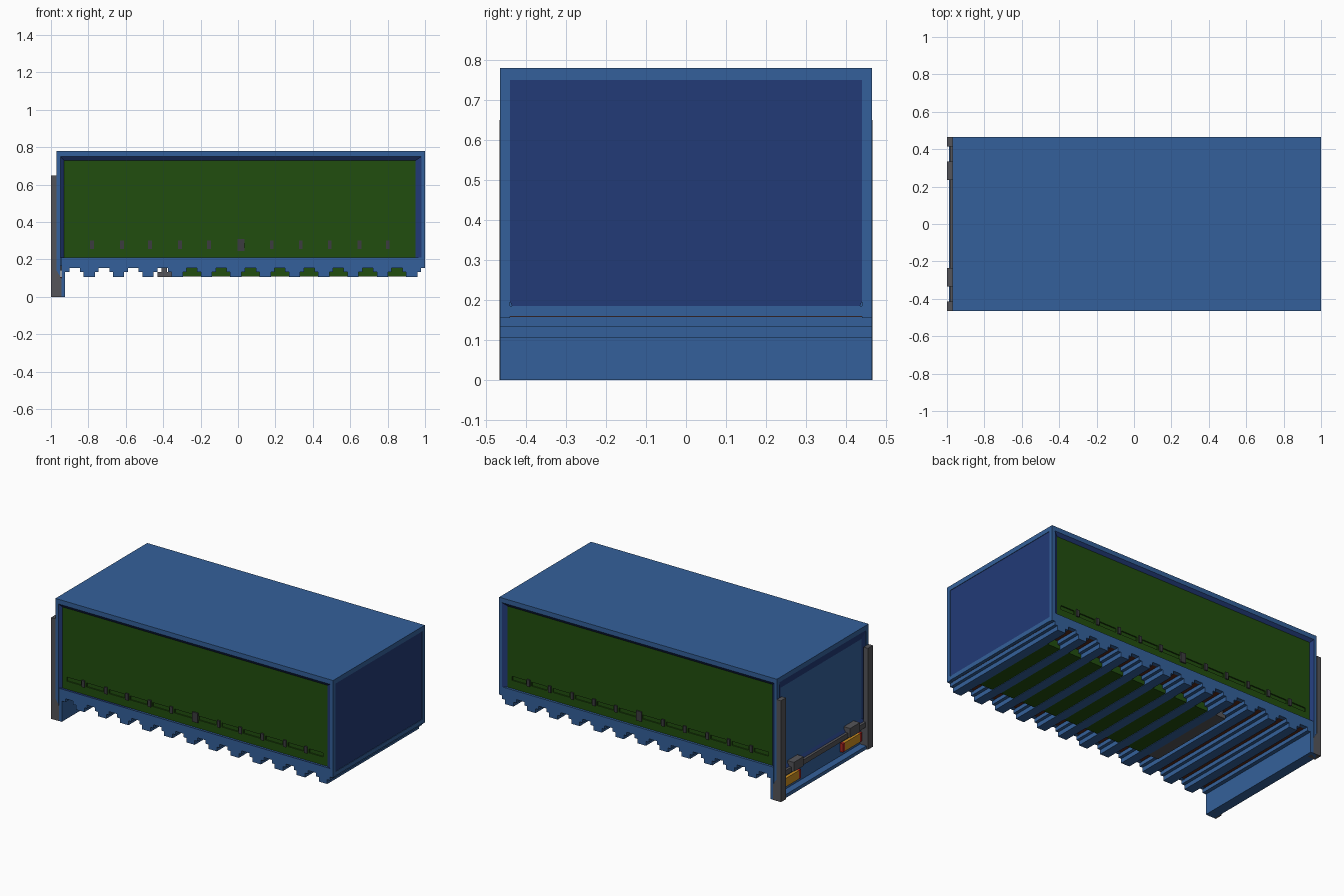
import bpy, bmesh
from mathutils import Vector

cube = bpy.data.objects.get("Cube")
if cube:
    bpy.data.objects.remove(cube)


def material(name, r, g, b):
    m = bpy.data.materials.new(name)
    m.use_nodes = True
    m.diffuse_color = (r, g, b, 1)
    m.node_tree.nodes["Principled BSDF"].inputs["Base Color"].default_value = (r, g, b, 1)
    return m


BLUE = material("body_blue", .034, .118, .325)
NAVY = material("dark_blue", .016, .043, .185)
GREEN = material("panel_green", .0155, .076, .0045)
GREY = material("steel_grey", .09, .09, .1)
DARK = material("clip_dark_grey", .045, .045, .05)
BROWN = material("floor_red_brown", .1, .025, .012)
AMBER = material("lamp_amber", .6, .27, .015)
RED = material("lamp_red", .4, .02, .015)


def finish(name, bm, mat):
    bmesh.ops.recalc_face_normals(bm, faces=bm.faces)
    me = bpy.data.meshes.new(name)
    bm.to_mesh(me)
    bm.free()
    me.materials.append(mat)
    ob = bpy.data.objects.new(name, me)
    bpy.context.collection.objects.link(ob)
    return ob


def box(name, x, y, z, mat):
    bm = bmesh.new()
    bmesh.ops.create_cube(bm, size=1)
    for v in bm.verts:
        v.co = [a[0] + (c + .5) * (a[1] - a[0]) for a, c in zip((x, y, z), v.co)]
    return finish(name, bm, mat)


def prism(name, pts, place, a, b, mat):
    """Extrude a 2D outline from a to b; place(u, v, w) gives the 3D point."""
    bm = bmesh.new()
    ends = [[bm.verts.new(place(u, v, w)) for u, v in pts] for w in (a, b)]
    bm.faces.new(ends[0])
    bm.faces.new(ends[1])
    n = len(pts)
    for i in range(n):
        j = (i + 1) % n
        bm.faces.new((ends[0][i], ends[0][j], ends[1][j], ends[1][i]))
    return finish(name, bm, mat)


def border(name, outer, inner, place, d0, d1, normal):
    """Sloping frame between an outer and an inner (u0, u1, v0, v1) rectangle."""
    bm = bmesh.new()
    rings = []
    for (u0, u1, v0, v1), d in ((outer, d0), (inner, d1)):
        rings.append([bm.verts.new(place(u, v, d))
                      for u, v in ((u0, v0), (u1, v0), (u1, v1), (u0, v1))])
    for i in range(4):
        j = (i + 1) % 4
        bm.faces.new((rings[0][i], rings[0][j], rings[1][j], rings[1][i]))
    ob = finish(name, bm, NAVY)
    # keep the frame facing outward
    if sum(p.area * p.normal.dot(Vector(normal)) for p in ob.data.polygons) < 0:
        ob.data.flip_normals()
    return ob


def on_side(u, v, w):
    return (u, w, v)


def on_end(u, v, w):
    return (w, u, v)


SIDES = ((-1, "front"), (1, "back"))

# Body shell: core, roof, floor and end wall
box("body_core", (-.955, .99), (-.44, .44), (.165, .76), BLUE)
box("roof", (-.97, 1), (-.465, .465), (.75, .78), BLUE)
box("floor", (-.925, .98), (-.44, .44), (.157, .165), BROWN)
box("end_sill", (.975, 1), (-.465, .465), (.158, .185), BLUE)
prism("end_panel", [(-.45, .22), (-.435, .185), (.435, .185), (.45, .22),
                    (.45, .75), (-.45, .75)], on_end, .985, .997, NAVY)

# Clip positions along each side, with a slot between each pair
clips = [-.78, -.62, -.47, -.31, -.155, .015, .18, .335, .49, .65, .80]
slots = []
stops = [-.92] + clips + [.94]
for a, b in zip(stops, stops[1:]):
    slots.append((a + .02, b - .02))


def side_panel(name, s):
    """Green panel with a row of shallow slots sunk into it."""
    xs = [-.93] + [v for pair in slots for v in pair] + [.95]
    zs = [.21, .262, .288, .73]
    bm = bmesh.new()
    g = [[bm.verts.new((x, s * .45, z)) for x in xs] for z in zs]
    sunk = []
    for r in range(3):
        for c in range(len(xs) - 1):
            f = bm.faces.new((g[r][c], g[r][c + 1], g[r + 1][c + 1], g[r + 1][c]))
            if s > 0:
                f.normal_flip()
            if r == 1 and c % 2 == 1:
                sunk.append(f)
    ext = bmesh.ops.extrude_face_region(bm, geom=sunk)
    bmesh.ops.delete(bm, geom=sunk, context='FACES_ONLY')
    moved = [v for v in ext["geom"] if isinstance(v, bmesh.types.BMVert)]
    bmesh.ops.translate(bm, verts=moved, vec=(0, -s * .008, 0))
    bmesh.ops.dissolve_limit(bm, angle_limit=.01, verts=bm.verts, edges=bm.edges)
    ob = finish(name, bm, GREEN)
    if sum(p.area * p.normal.y for p in ob.data.polygons) * s < 0:
        ob.data.flip_normals()


for s, side in SIDES:
    y = tuple(sorted((s * .44, s * .465)))
    # Frame, sloping border and slotted panel
    box(side + "_bottom_rail", (-.945, 1), y, (.155, .21), BLUE)
    box(side + "_rear_post", (-.97, -.95), y, (.1, .75), BLUE)
    box(side + "_end_post", (.98, 1), y, (.185, .75), BLUE)
    border(side + "_border", (-.95, .98, .21, .75), (-.93, .95, .21, .73),
           on_side, s * .465, s * .45, (0, s, 0))
    side_panel(side + "_panel", s)
    # Clips between the slots
    for i, cx in enumerate(clips):
        w, z0, z1 = (.019, .245, .308) if i == 5 else (.01, .257, .3)
        box(f"{side}_clip_{i + 1}", (cx - w, cx + w),
            tuple(sorted((s * .447, s * .458))), (z0, z1), DARK)

# Stepped cross beams
beam = [(-.05, .158), (-.05, .133), (-.03, .133), (-.03, .105),
        (.03, .105), (.03, .133), (.05, .133), (.05, .158)]
for i in range(12):
    cx = -.795 + .1567 * i
    prism(f"cross_beam_{i + 1}", [(cx + u, v) for u, v in beam],
          on_side, -.465, .465, BLUE)
box("rear_half_beam", (-.925, -.9), (-.465, .465), (.133, .158), BLUE)

# Underfloor deck and coupling plate
box("underfloor_block", (-.3, .925), (-.3, .3), (.108, .156), GREEN)
box("coupling_plate", (-.43, -.3), (-.3, .3), (.107, .132), GREY)
box("coupling_stem", (-.41, -.38), (-.3, .3), (.132, .157), GREY)

# Rear door border and sill
border("rear_border", (-.45, .45, .17, .75), (-.41, .41, .19, .7),
       on_end, -.97, -.957, (-1, 0, 0))
prism("rear_sill", [(-.99, 0), (-.925, 0), (-.925, .2), (-.945, .2),
                    (-.945, .022), (-.99, .022)], on_side, -.465, .465, BLUE)
box("rear_bar", (-.985, -.945), (-.415, .415), (.14, .172), GREY)

# Rear posts, buffers and lamps, mirrored across the middle
for s, side in SIDES:
    def span(a, b):
        return tuple(sorted((s * a, s * b)))
    post = [(-1, 0), (-.945, 0), (-.945, .1), (-.97, .14), (-.97, .65), (-1, .65)]
    prism(side + "_rear_guard", post, on_side, s * .415, s * .466, GREY)
    box(side + "_buffer", (-1, -.95), span(.235, .335), (.145, .205), GREY)
    box(side + "_amber_lamp", (-.965, -.944), span(.235, .385), (.05, .105), AMBER)
    for name, a, b in (("inner", .212, .235), ("outer", .385, .408)):
        box(f"{side}_{name}_red_lamp", (-.965, -.944), span(a, b), (.05, .105), RED)
